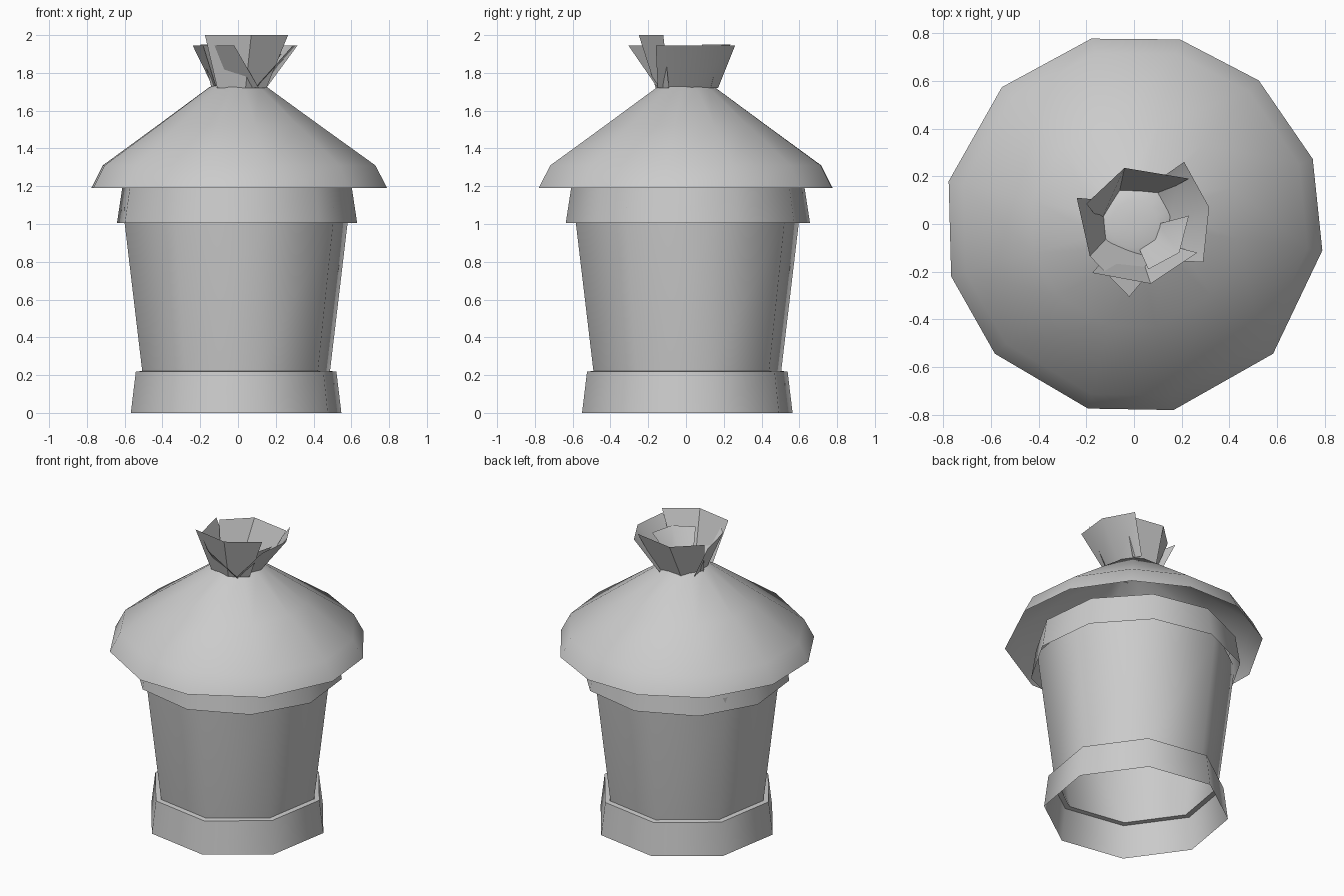
import bpy, bmesh
from math import radians, cos, sin

cube = bpy.data.objects.get("Cube")
if cube:
    bpy.data.objects.remove(cube, do_unlink=True)

# Single plain grey material
grey = bpy.data.materials.new("plain_grey")
grey.use_nodes = True
grey.diffuse_color = (0.6, 0.6, 0.6, 1)
bsdf = grey.node_tree.nodes["Principled BSDF"]
bsdf.inputs["Base Color"].default_value = grey.diffuse_color
bsdf.inputs["Roughness"].default_value = 0.8


def finish(name, bm, angle=50):
    mesh = bpy.data.meshes.new(name)
    bm.to_mesh(mesh)
    bm.free()
    mesh.materials.append(grey)
    mesh.shade_smooth()
    mesh.set_sharp_from_angle(angle=radians(angle))
    obj = bpy.data.objects.new(name, mesh)
    bpy.context.scene.collection.objects.link(obj)
    return obj


def even_angles(sides, start):
    return [start + 360 * i / sides for i in range(sides)]


def lathe(name, profile, angles, centre=(0, 0), cap=False):
    """Sweep (radius, height) pairs around the given list of angles."""
    bm = bmesh.new()
    rings = []
    for r, z in profile:
        rings.append([bm.verts.new((centre[0] + r * cos(radians(a)),
                                    centre[1] + r * sin(radians(a)), z)) for a in angles])
    n = len(angles)
    for low, high in zip(rings, rings[1:]):
        for i in range(n):
            j = (i + 1) % n
            bm.faces.new((low[i], low[j], high[j], high[i]))
    if cap:
        bm.faces.new(rings[-1])
    return finish(name, bm)


def petal(name, top, bottom, z_top, z_bottom=1.72):
    """Folded sheet between a top and a bottom row of (x, y) points."""
    bm = bmesh.new()
    hi = [bm.verts.new((x, y, z_top)) for x, y in top]
    lo = [bm.verts.new((x, y, z_bottom)) for x, y in bottom]
    for i in range(len(hi) - 1):
        bm.faces.new((lo[i], lo[i + 1], hi[i + 1], hi[i]))
    return finish(name, bm, 40)


# Octagonal foot and wall, open underneath
octagon = even_angles(8, 13)
middle = (-0.01, 0.007)
lathe("foot_skirt", [(0.572, 0), (0.545, 0.218), (0.512, 0.222)], octagon, middle)
lathe("wall", [(0.51, 0.22), (0.605, 1.0), (0.61, 1.09)], octagon, middle)

# Flared band under the roof
lathe("upper_band", [(0.65, 1.005), (0.62, 1.2)], even_angles(10, 24), (-0.005, 0.01))

# Slightly uneven twelve-sided roof with a turned-down eave
roof_angles = [-8, 20, 49, 76, 103, 134, 167, 196, 223, 256, 282, 317]
lathe("roof", [(0.797, 1.19), (0.735, 1.31), (0.44, 1.52), (0.155, 1.725),
               (0.10, 1.74), (0.03, 1.745)], roof_angles, cap=True)

# Gathered tuft of folded sheets
petal("front_petal", [(-0.175, -0.205), (0.07, -0.25), (0.265, -0.12)],
      [(-0.11, -0.13), (0.04, -0.16), (0.15, -0.09)], 2.0)
petal("left_petal", [(-0.24, 0.11), (-0.185, -0.135), (-0.02, -0.305)],
      [(-0.13, 0.10), (-0.115, -0.06), (0.11, -0.15)], 1.945)
petal("right_petal", [(0.29, -0.16), (0.315, 0.07), (0.21, 0.26)],
      [(0.09, -0.15), (0.15, 0.03), (0.08, 0.17)], 1.945)
petal("back_petal", [(-0.20, 0.085), (-0.04, 0.235), (0.23, 0.19)],
      [(-0.14, 0.01), (-0.06, 0.14), (0.12, 0.13)], 1.95)
petal("inner_petal", [(0.23, 0.035), (0.19, -0.12), (0.06, -0.19)],
      [(0.10, 0.0), (0.08, -0.06), (0.02, -0.10)], 1.9)
